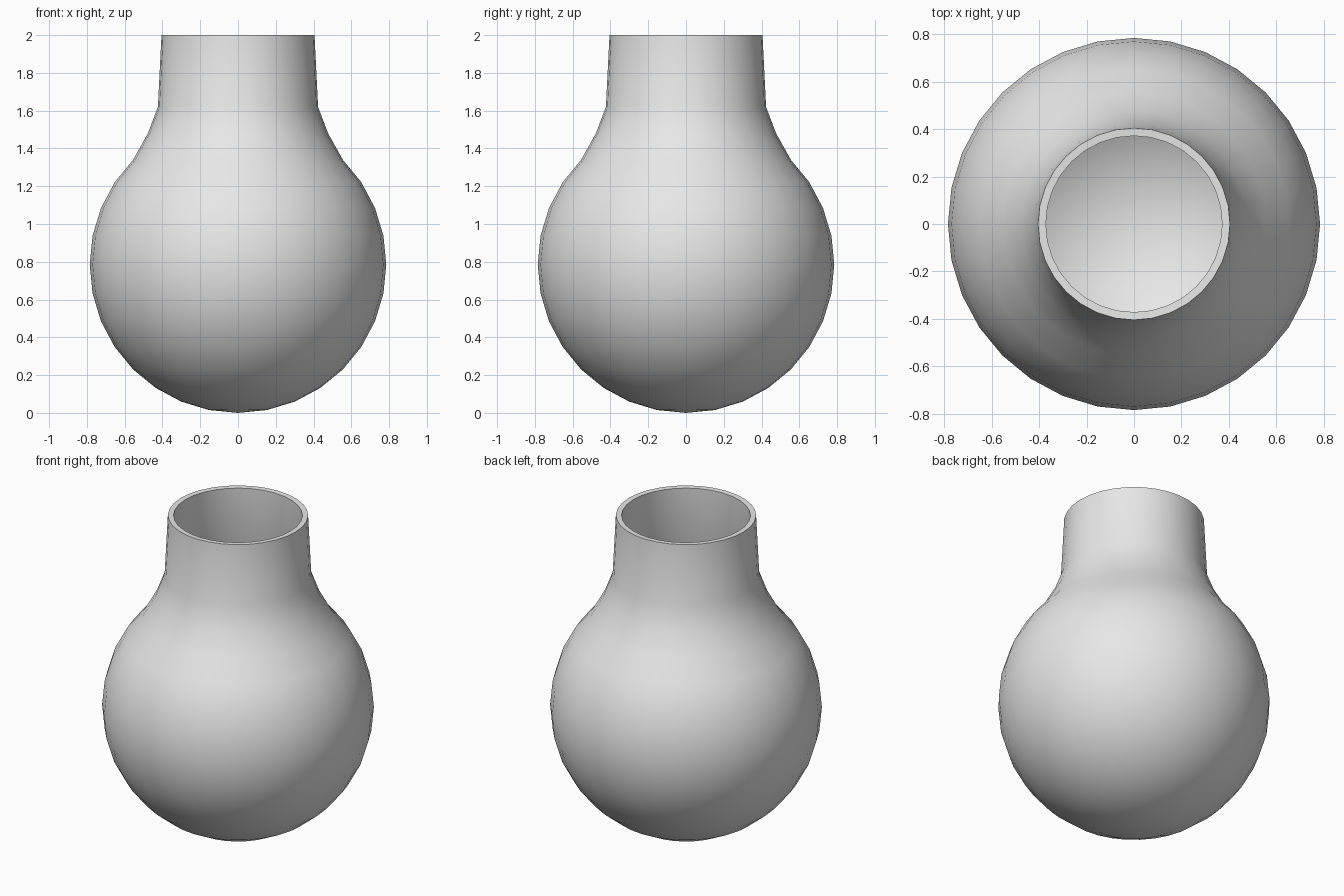
import bpy, bmesh, math

cube = bpy.data.objects.get("Cube")
if cube:
    bpy.data.objects.remove(cube, do_unlink=True)

RADIUS = 0.785
SEGMENTS = 32
STEP = math.pi / 16

glass = bpy.data.materials.new("light grey")
glass.use_nodes = True
glass.diffuse_color = (0.8, 0.8, 0.8, 1)
glass.node_tree.nodes["Principled BSDF"].inputs["Base Color"].default_value = (0.8, 0.8, 0.8, 1)

# Outer profile: round body from the bottom pole, then shoulder and neck
profile = [(RADIUS * math.sin(i * STEP), RADIUS * (1 - math.cos(i * STEP)))
           for i in range(13)]
profile += [(0.477, 1.48), (0.424, 1.62), (0.405, 2.0)]

# Revolve the profile about the vertical axis
bm = bmesh.new()
verts = [bm.verts.new((r, 0, z)) for r, z in profile]
edges = [bm.edges.new(pair) for pair in zip(verts, verts[1:])]
bmesh.ops.spin(bm, geom=verts + edges, cent=(0, 0, 0), axis=(0, 0, 1),
               angle=2 * math.pi, steps=SEGMENTS)
bmesh.ops.remove_doubles(bm, verts=bm.verts, dist=0.0005)

# Face normals away from the body's centre line
bmesh.ops.recalc_face_normals(bm, faces=bm.faces)
lowest = min(bm.faces, key=lambda f: f.calc_center_median().z)
if lowest.normal.z > 0:
    bmesh.ops.reverse_faces(bm, faces=bm.faces)

mesh = bpy.data.meshes.new("flask")
bm.to_mesh(mesh)
bm.free()
mesh.materials.append(glass)
flask = bpy.data.objects.new("flask", mesh)
bpy.context.collection.objects.link(flask)

# Thin wall, growing inwards, with an open rim at the top
wall = flask.modifiers.new("wall", "SOLIDIFY")
wall.thickness = 0.033
wall.offset = -1
wall.use_even_offset = True

bpy.ops.object.select_all(action="DESELECT")
flask.select_set(True)
bpy.context.view_layer.objects.active = flask
bpy.ops.object.modifier_apply(modifier=wall.name)
bpy.ops.object.shade_smooth_by_angle(angle=math.radians(40))
